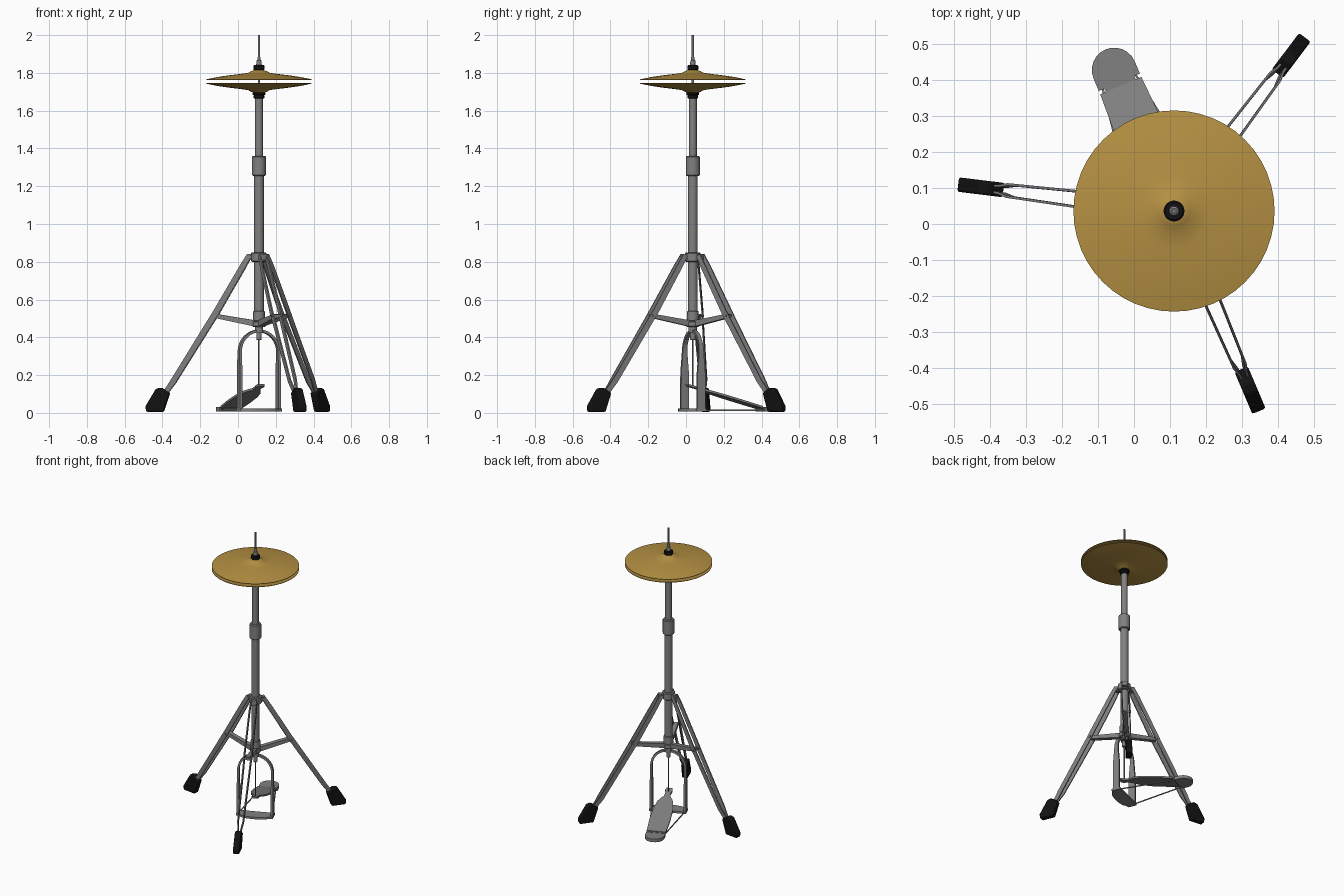
import bpy, bmesh, math
from mathutils import Vector

if "Cube" in bpy.data.objects:
    bpy.data.objects.remove(bpy.data.objects["Cube"])

CX, CY = 0.111, 0.036
PEDAL = math.radians(113)
LEGS = [math.radians(a) for a in (53, 173, 293)]


def material(name, rgb):
    m = bpy.data.materials.new(name)
    m.diffuse_color = (*rgb, 1)
    m.use_nodes = True
    m.node_tree.nodes["Principled BSDF"].inputs["Base Color"].default_value = m.diffuse_color
    return m


STEEL = material("steel grey", (0.22, 0.22, 0.22))
BRONZE = material("cymbal bronze", (0.46, 0.28, 0.055))
RUBBER = material("black rubber", (0.006, 0.006, 0.006))


def finish(name, bm, mat, angle=0.0, smooth=35, bevel=0):
    """Turn a bmesh into an object standing on the central axis."""
    bmesh.ops.recalc_face_normals(bm, faces=bm.faces)
    me = bpy.data.meshes.new(name)
    bm.to_mesh(me)
    bm.free()
    me.materials.append(mat)
    ob = bpy.data.objects.new(name, me)
    bpy.context.collection.objects.link(ob)
    ob.location = (CX, CY, 0)
    ob.rotation_euler.z = angle
    if bevel:
        b = ob.modifiers.new("bevel", 'BEVEL')
        b.width, b.segments = bevel, 2
    bpy.ops.object.select_all(action='DESELECT')
    ob.select_set(True)
    bpy.context.view_layer.objects.active = ob
    bpy.ops.object.shade_smooth_by_angle(angle=math.radians(smooth))
    return ob


def lathe(name, profile, mat, sides=24, smooth=35):
    """Revolve an (r, z) profile about the central axis."""
    bm = bmesh.new()
    vs = [bm.verts.new((r, 0, z)) for r, z in profile]
    es = [bm.edges.new(p) for p in zip(vs, vs[1:])]
    bmesh.ops.spin(bm, geom=vs + es, cent=(0, 0, 0), axis=(0, 0, 1),
                   angle=2 * math.pi, steps=sides)
    bmesh.ops.remove_doubles(bm, verts=bm.verts, dist=1e-5)
    return finish(name, bm, mat, 0, smooth)


def tube(name, r, z0, z1, mat=STEEL, sides=24, ch=0.0):
    pr = [(0, z0), (r - ch, z0), (r, z0 + ch), (r, z1 - ch), (r - ch, z1), (0, z1)]
    return lathe(name, pr, mat, sides)


def sweep(name, pts, axis, h1, h2, mat=STEEL, angle=0.0, smooth=35):
    """Flat bar along pts: half size h1 along a fixed axis, h2 across it."""
    bm = bmesh.new()
    pts, axis = [Vector(p) for p in pts], Vector(axis)
    n, rings = len(pts), []
    for i, p in enumerate(pts):
        t = (pts[min(i + 1, n - 1)] - pts[max(i - 1, 0)]).normalized()
        o = t.cross(axis).normalized()
        a = axis * (h1[i] if isinstance(h1, list) else h1)
        b = o * (h2[i] if isinstance(h2, list) else h2)
        rings.append([bm.verts.new(p + q) for q in (a + b, b - a, -a - b, a - b)])
    for r, s in zip(rings, rings[1:]):
        for k in range(4):
            j = (k + 1) % 4
            bm.faces.new((r[k], r[j], s[j], s[k]))
    bm.faces.new(rings[0])
    bm.faces.new(rings[-1][::-1])
    return finish(name, bm, mat, angle, smooth)


def prism(name, outline, offset, mat, angle, bevel=0):
    """Extrude a flat outline of 3D points by a vector."""
    bm = bmesh.new()
    f = bm.faces.new([bm.verts.new(p) for p in outline])
    ext = bmesh.ops.extrude_face_region(bm, geom=[f])["geom"]
    bmesh.ops.translate(bm, vec=offset,
                        verts=[g for g in ext if isinstance(g, bmesh.types.BMVert)])
    return finish(name, bm, mat, angle, 35, bevel)


# Column tubes, collars and pull rod
tube("lower_tube", 0.026, 0.47, 1.28)
tube("upper_tube", 0.021, 1.30, 1.675)
tube("height_collar", 0.037, 1.255, 1.36, ch=0.005)
tube("leg_hub", 0.041, 0.80, 0.85, ch=0.005)
tube("brace_collar", 0.034, 0.455, 0.485, ch=0.004)
tube("lower_collar", 0.031, 0.485, 0.54, ch=0.004)
tube("frame_socket", 0.022, 0.425, 0.46)
tube("top_rod", 0.006, 1.66, 2.0, sides=12)
tube("pull_rod", 0.004, 0.14, 0.43, sides=10)
tube("rod_coupler", 0.014, 0.385, 0.43, sides=16, ch=0.003)

# Cymbals, lower one mirrored below the gap
prof = [(0.006, 0.050), (0.025, 0.049), (0.042, 0.043), (0.058, 0.034),
        (0.10, 0.028), (0.16, 0.021), (0.22, 0.012), (0.279, 0.0)]
shell = prof + [(r, z - 0.003) for r, z in reversed(prof)] + [prof[0]]
lathe("top_cymbal", [(r, 1.766 + z) for r, z in shell], BRONZE, 48, 60)
lathe("bottom_cymbal", [(r, 1.743 - z) for r, z in shell], BRONZE, 48, 60)

# Felts, seat cup and clutch
tube("top_felt", 0.029, 1.813, 1.842, RUBBER, ch=0.005)
tube("bottom_felt", 0.034, 1.682, 1.697, RUBBER, ch=0.004)
tube("cymbal_seat", 0.028, 1.665, 1.684, RUBBER, ch=0.003)
lathe("clutch", [(0, 1.84), (0.015, 1.84), (0.013, 1.865), (0.009, 1.868),
                 (0.009, 1.885), (0, 1.885)], STEEL, 16)

# Three double-rail legs with braces and rubber feet
foot = [(0.508, 0.006), (0.60, 0.006), (0.604, 0.035), (0.548, 0.128),
        (0.520, 0.134), (0.475, 0.105)]
for i, ang in enumerate(LEGS):
    for s in (-1, 1):
        path = [(0.050, s * 0.017, 0.835), (0.085, s * 0.021, 0.775),
                (0.225, s * 0.024, 0.535), (0.250, s * 0.022, 0.495),
                (0.455, s * 0.017, 0.168), (0.480, s * 0.010, 0.132),
                (0.515, s * 0.008, 0.085)]
        sweep(f"leg_rail_{i}_{s}", path, (0, 1, 0), 0.0035,
              [0.013, 0.015, 0.016, 0.016, 0.015, 0.014, 0.014], angle=ang)
    sweep(f"leg_lug_{i}", [(0.03, 0, 0.825), (0.062, 0, 0.825)],
          (0, 1, 0), 0.014, 0.016, angle=ang)
    sweep(f"leg_brace_{i}", [(0.028, 0, 0.475), (0.237, 0, 0.514)],
          (0, 1, 0), 0.015, [0.016, 0.011], angle=ang)
    sweep(f"brace_pin_{i}", [(0.237, -0.030, 0.514), (0.237, 0.030, 0.514)],
          (1, 0, 0), 0.006, 0.006, angle=ang)
    prism(f"rubber_foot_{i}", [(r, -0.02, z) for r, z in foot],
          (0, 0.04, 0), RUBBER, ang, 0.006)

# Pedal arch frame: straight posts joined by a half round
W, SPRING = 0.111, 0.322
arch = [(0, -W, 0.01), (0, -W, 0.21)]
depth = [0.023, 0.022]
for k in range(17):
    a = math.pi * (1 - k / 16)
    arch.append((0, W * math.cos(a), SPRING + 0.112 * math.sin(a)))
    depth.append(0.013 - 0.003 * math.sin(a))
arch += [(0, W, 0.21), (0, W, 0.01)]
depth += [0.022, 0.023]
sweep("pedal_frame", arch, (1, 0, 0), depth, 0.007, angle=PEDAL)

# Frame base plate with a bowed rear edge
base = [(0.028, -0.12), (0.028, 0.12), (-0.03, 0.12)]
base += [(-0.04 - 0.022 * math.cos(t * math.pi / 8), 0.09 * -math.sin(t * math.pi / 8))
         for t in range(-4, 5)]
base += [(-0.03, -0.12)]
prism("base_plate", [(u, v, 0.008) for u, v in base], (0, 0, 0.014), STEEL, PEDAL)


# Footboard sloping up to a narrow toe
def board_z(u):
    return 0.022 + (0.385 - u) * 0.285


half = [(0.378, 0.062), (0.27, 0.067), (0.17, 0.064), (0.10, 0.052), (0.065, 0.036),
        (0.045, 0.020), (0.01, 0.018), (-0.012, 0.024), (-0.033, 0.018)]
outline = half + [(u, -v) for u, v in reversed(half)]
prism("footboard", [(u, v, board_z(u)) for u, v in outline], (0, 0, 0.012), STEEL, PEDAL)

# Heel plate with round end, and hinge
heel = [(0.388, -0.062)]
heel += [(0.425 + 0.062 * math.cos(t * math.pi / 12), 0.062 * math.sin(t * math.pi / 12))
         for t in range(-6, 7)]
heel += [(0.388, 0.062)]
prism("heel_plate", [(u, v, 0.008) for u, v in heel], (0, 0, 0.022), STEEL, PEDAL)
sweep("heel_hinge", [(0.383, -0.045, 0.026), (0.383, 0.045, 0.026)],
      (1, 0, 0), 0.007, 0.006, angle=PEDAL)

# Thin spreader wires from frame to heel
for s in (-1, 1):
    sweep(f"spreader_wire_{s}", [(0.0, s * 0.11, 0.014), (0.42, s * 0.045, 0.014)],
          (0, 0, 1), 0.003, 0.003, angle=PEDAL)
